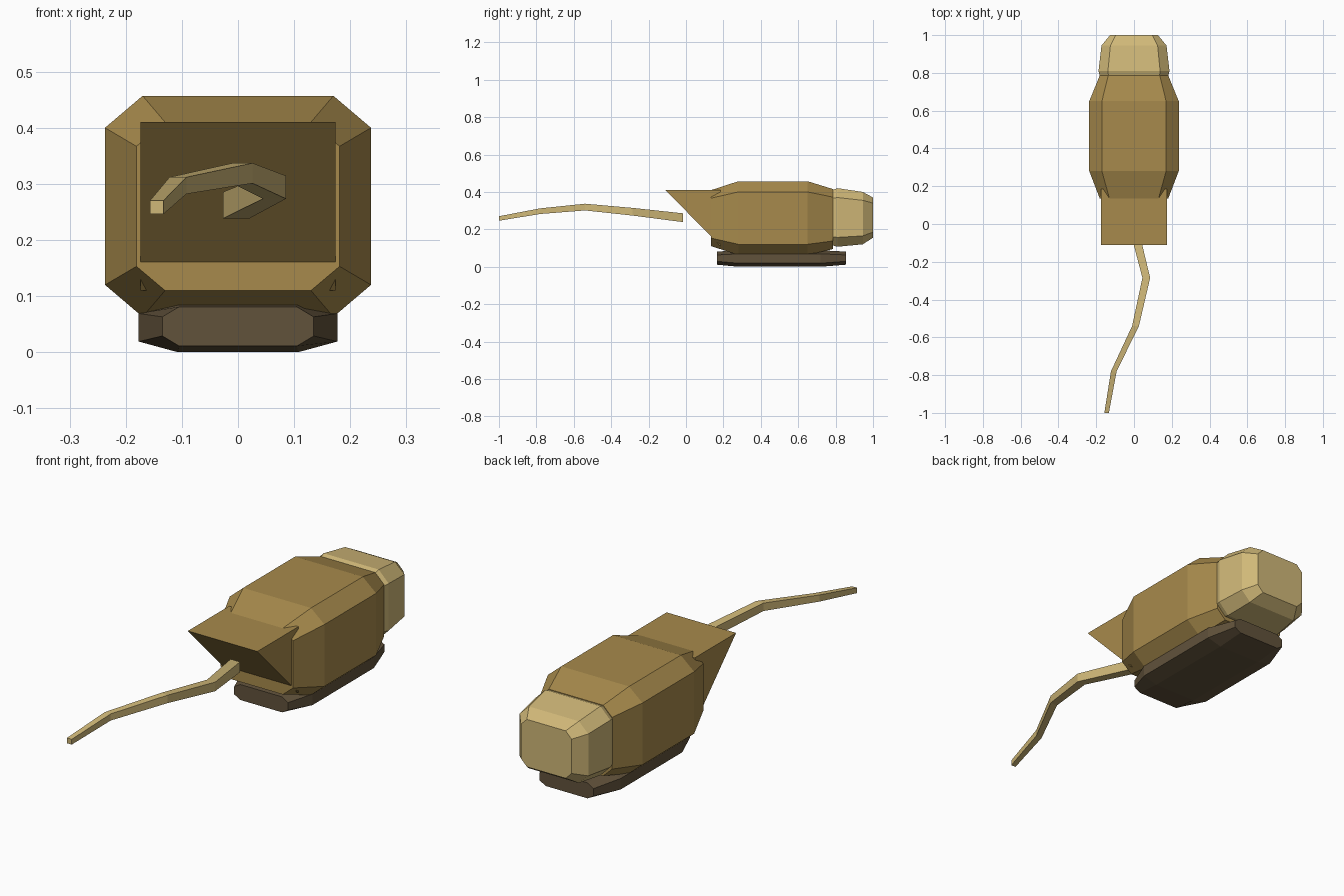
import bpy, bmesh
from mathutils import Vector

if "Cube" in bpy.data.objects:
    bpy.data.objects.remove(bpy.data.objects["Cube"])


def material(name, r, g, b):
    lin = [((c / 255 + 0.055) / 1.055) ** 2.4 for c in (r, g, b)]
    m = bpy.data.materials.new(name)
    m.diffuse_color = (*lin, 1)
    m.use_nodes = True
    m.node_tree.nodes["Principled BSDF"].inputs["Base Color"].default_value = m.diffuse_color
    return m


BODY = material("ochre", 167, 138, 76)
TAN = material("light tan", 208, 184, 120)
DARK = material("dark brown", 97, 82, 59)


def loft(name, rings, mat):
    """Skin a list of equal-sized rings and cap both ends."""
    bm = bmesh.new()
    loops = [[bm.verts.new(p) for p in r] for r in rings]
    n = len(loops[0])
    for a, b in zip(loops, loops[1:]):
        for i in range(n):
            j = (i + 1) % n
            bm.faces.new((a[i], a[j], b[j], b[i]))
    bm.faces.new(loops[0])
    bm.faces.new(loops[-1])
    bmesh.ops.recalc_face_normals(bm, faces=bm.faces)
    me = bpy.data.meshes.new(name)
    bm.to_mesh(me)
    bm.free()
    me.materials.append(mat)
    ob = bpy.data.objects.new(name, me)
    bpy.context.collection.objects.link(ob)
    return ob


def octagon(y, w, z0, z1, cx, cz):
    """Chamfered rectangle across the body at depth y."""
    right = [(w - cx, z0), (w, z0 + cz), (w, z1 - cz), (w - cx, z1)]
    left = [(-x, z) for x, z in reversed(right)]
    return [(x, y, z) for x, z in right + left]


# main body
loft("body", [octagon(0.135, 0.181, 0.11, 0.41, 0.051, 0.043),
              octagon(0.28, 0.237, 0.063, 0.457, 0.067, 0.057),
              octagon(0.65, 0.237, 0.063, 0.457, 0.067, 0.057),
              octagon(0.787, 0.181, 0.095, 0.415, 0.045, 0.043)], BODY)

# rounded rear block
loft("rear_cap", [octagon(0.78, 0.18, 0.115, 0.41, 0.045, 0.045),
                  octagon(0.81, 0.188, 0.107, 0.42, 0.05, 0.05),
                  octagon(0.945, 0.172, 0.12, 0.40, 0.047, 0.045),
                  octagon(1.0, 0.127, 0.155, 0.37, 0.03, 0.03)], TAN)

# flat foot under the body
loft("base", [octagon(0.165, 0.135, 0.011, 0.081, 0.03, 0.018),
              octagon(0.28, 0.177, 0.0, 0.088, 0.07, 0.019),
              octagon(0.72, 0.177, 0.0, 0.088, 0.07, 0.019),
              octagon(0.855, 0.135, 0.011, 0.081, 0.03, 0.018)], DARK)

# overhanging front wedge
loft("front_wedge", [[(x, -0.11, 0.41), (x, 0.185, 0.41), (x, 0.185, 0.11)]
                     for x in (-0.174, 0.174)], BODY)

# curved tapering tail
path = [Vector(p) for p in ((-0.003, -0.015, 0.262), (0.065, -0.285, 0.294),
                            (0.008, -0.54, 0.319), (-0.107, -0.78, 0.297),
                            (-0.145, -1.0, 0.258))]
half = [0.0235, 0.0205, 0.018, 0.015, 0.012]
rings = []
for i, (p, h) in enumerate(zip(path, half)):
    # square section, sheared so the ends stay flat to the front
    rings.append([p + Vector((sx * h, 0, sz * h))
                  for sx, sz in ((-1, -1), (1, -1), (1, 1), (-1, 1))])
loft("tail", rings, TAN)
